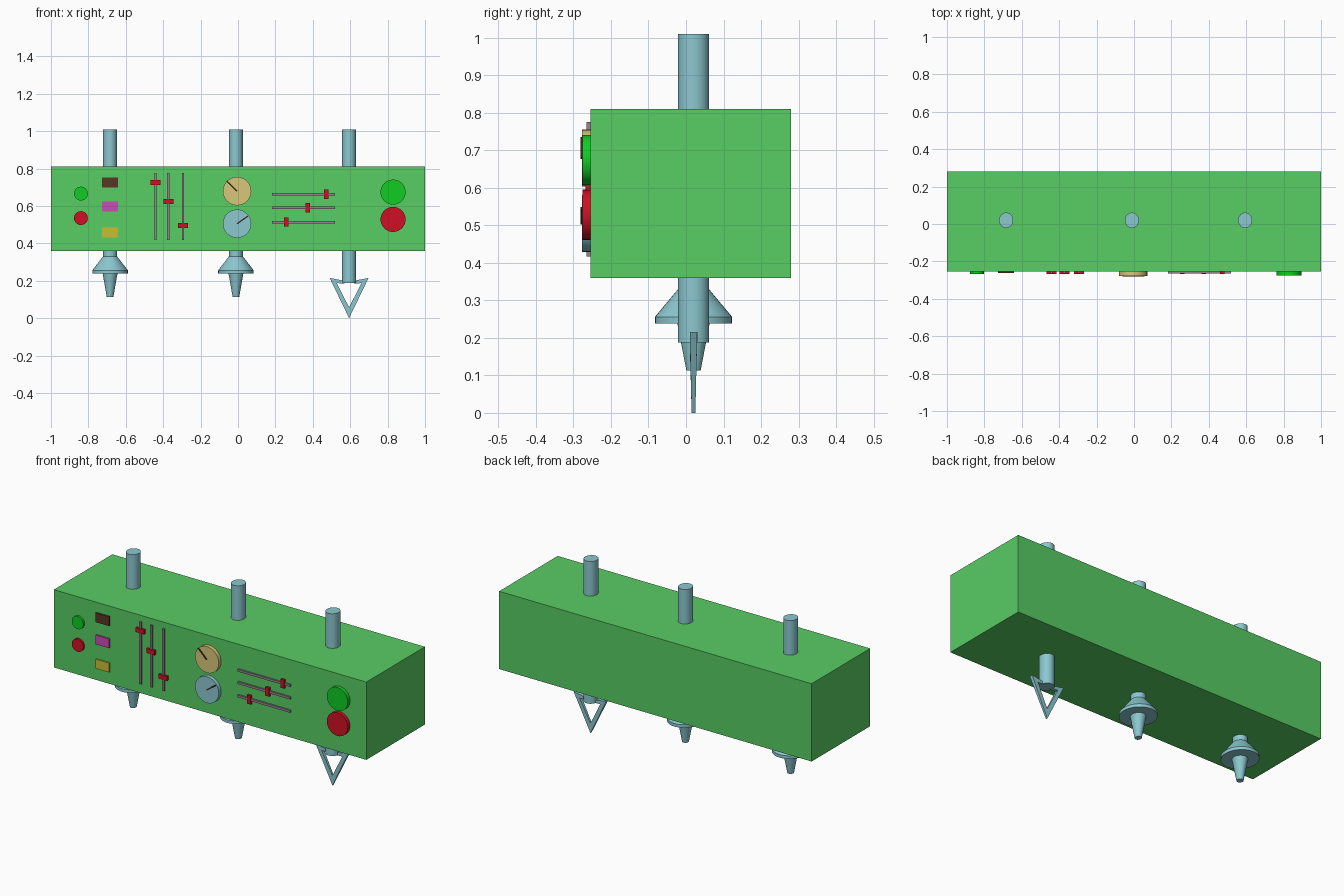
import bpy, bmesh, math
from mathutils import Matrix, Vector

if "Cube" in bpy.data.objects:
    bpy.data.objects.remove(bpy.data.objects["Cube"])


def material(name, rgb):
    """Flat material from 0-255 display values."""
    lin = [((c / 255 + 0.055) / 1.055) ** 2.4 if c > 10 else c / 3295 for c in rgb]
    m = bpy.data.materials.new(name)
    m.use_nodes = True
    m.diffuse_color = (*lin, 1)
    bsdf = next(n for n in m.node_tree.nodes if n.type == "BSDF_PRINCIPLED")
    bsdf.inputs["Base Color"].default_value = (*lin, 1)
    return m


GREEN = material("panel green", (88, 205, 100))
STEEL = material("pale blue metal", (140, 200, 208))
LIME = material("bright green", (16, 204, 36))
RED = material("signal red", (206, 16, 36))
BROWN = material("dark brown", (88, 54, 38))
PINK = material("magenta", (204, 76, 182))
YELLOW = material("yellow", (202, 190, 52))
TAN = material("tan", (216, 199, 122))
GREY = material("slider grey", (152, 132, 144))
DARK = material("needle dark", (62, 36, 24))

FRONT, BACK = -0.255, 0.28
PIPE_Y = 0.02


def finish(name, bm, mat, smooth=False):
    bmesh.ops.recalc_face_normals(bm, faces=bm.faces)
    me = bpy.data.meshes.new(name)
    bm.to_mesh(me)
    bm.free()
    me.materials.append(mat)
    ob = bpy.data.objects.new(name, me)
    bpy.context.collection.objects.link(ob)
    if smooth:
        bpy.ops.object.select_all(action="DESELECT")
        ob.select_set(True)
        bpy.context.view_layer.objects.active = ob
        bpy.ops.object.shade_smooth_by_angle(angle=math.radians(35))
    return ob


def box(name, mat, centre, size, turn=0):
    bm = bmesh.new()
    m = (Matrix.Translation(centre) @ Matrix.Rotation(turn, 4, "Y")
         @ Matrix.Diagonal((*size, 1)))
    bmesh.ops.create_cube(bm, size=1, matrix=m)
    return finish(name, bm, mat)


def plate(name, mat, x, z, w, h, depth, turn=0, base=0):
    """Block standing out of the front panel, starting at height base."""
    return box(name, mat, (x, FRONT - (base + depth) / 2, z), (w, depth - base, h), turn)


def disc(name, mat, x, z, r, depth):
    bm = bmesh.new()
    m = Matrix.Translation((x, FRONT - depth / 2, z)) @ Matrix.Rotation(math.pi / 2, 4, "X")
    bmesh.ops.create_cone(bm, cap_ends=True, segments=32, radius1=r, radius2=r,
                          depth=depth, matrix=m)
    return finish(name, bm, mat, True)


def lathe(name, mat, x, profile, segments=32):
    """Closed turned part, slightly longer in y than in x."""
    bm = bmesh.new()
    rings = []
    for r, z in profile:
        angles = [2 * math.pi * i / segments for i in range(segments)]
        rings.append([bm.verts.new((x + 0.92 * r * math.cos(a),
                                    PIPE_Y + r * math.sin(a), z)) for a in angles])
    for a, b in zip(rings, rings[1:]):
        for i in range(segments):
            j = (i + 1) % segments
            bm.faces.new((a[i], a[j], b[j], b[i]))
    bm.faces.new(rings[0])
    bm.faces.new(rings[-1])
    return finish(name, bm, mat, True)


# Main housing
box("housing", GREEN, (0, (FRONT + BACK) / 2, 0.585), (2, BACK - FRONT, 0.45))

# Pipes with nozzles, and the plain pipe that carries the claw
PIPE_R = 0.041
nozzle = [(PIPE_R, 1.01), (PIPE_R, 0.33), (0.103, 0.256), (0.103, 0.238),
          (0.043, 0.238), (0.019, 0.113)]
lathe("left_nozzle_pipe", STEEL, -0.684, nozzle)
lathe("middle_nozzle_pipe", STEEL, -0.011, nozzle)
CLAW_X = 0.594
lathe("claw_pipe", STEEL, CLAW_X, [(PIPE_R, 1.01), (PIPE_R, 0.187)])

# Two bent claw fingers: outer edge point, inner edge point, half thickness
finger = [((0.025, 0.2), (0.025, 0.186), 0.01),
          ((0.104, 0.215), (0.066, 0.187), 0.01),
          ((0, 0), (0, 0.058), 0.005)]
for side, label in ((1, "left"), (-1, "right")):
    bm = bmesh.new()
    rings = []
    for outer, inner, t in finger:
        corners = ((outer, -t), (outer, t), (inner, t), (inner, -t))
        rings.append([bm.verts.new((CLAW_X + side * p[0], PIPE_Y + y, p[1]))
                      for p, y in corners])
    for a, b in zip(rings, rings[1:]):
        for i in range(4):
            j = (i + 1) % 4
            bm.faces.new((a[i], a[j], b[j], b[i]))
    bm.faces.new(rings[0])
    bm.faces.new(rings[-1])
    finish(label + "_claw_finger", bm, STEEL)

# Round buttons
disc("small_green_button", LIME, -0.84, 0.666, 0.037, 0.012)
disc("small_red_button", RED, -0.84, 0.535, 0.037, 0.012)
disc("large_green_button", LIME, 0.829, 0.674, 0.067, 0.021)
disc("large_red_button", RED, 0.829, 0.528, 0.067, 0.021)

# Rectangular keys
for name, mat, z in (("brown_key", BROWN, 0.725), ("magenta_key", PINK, 0.597),
                     ("yellow_key", YELLOW, 0.457)):
    plate(name, mat, -0.684, z, 0.086, 0.054, 0.008)

# Sliders: upright set, then level set
for i, (x, z) in enumerate(((-0.441, 0.725), (-0.372, 0.623), (-0.294, 0.495))):
    plate(f"upright_track_{i}", GREY, x, 0.596, 0.013, 0.358, 0.01)
    plate(f"upright_knob_{i}", RED, x, z, 0.053, 0.026, 0.013)
for i, (x, z) in enumerate(((0.471, 0.663), (0.374, 0.591), (0.257, 0.514))):
    plate(f"level_track_{i}", GREY, 0.35, z, 0.337, 0.013, 0.01)
    plate(f"level_knob_{i}", RED, x, z, 0.024, 0.05, 0.013)

# Gauges with needles
GAUGE_D = 0.022
for name, mat, z, tip in (("upper", TAN, 0.679, (-0.055, 0.054)),
                          ("lower", STEEL, 0.505, (0.058, 0.041))):
    disc(name + "_gauge", mat, -0.005, z, 0.076, GAUGE_D)
    v = Vector(tip)
    plate(name + "_needle", DARK, -0.005 + v.x / 2, z + v.y / 2, v.length, 0.007,
          GAUGE_D + 0.004, -math.atan2(v.y, v.x), GAUGE_D - 0.002)
